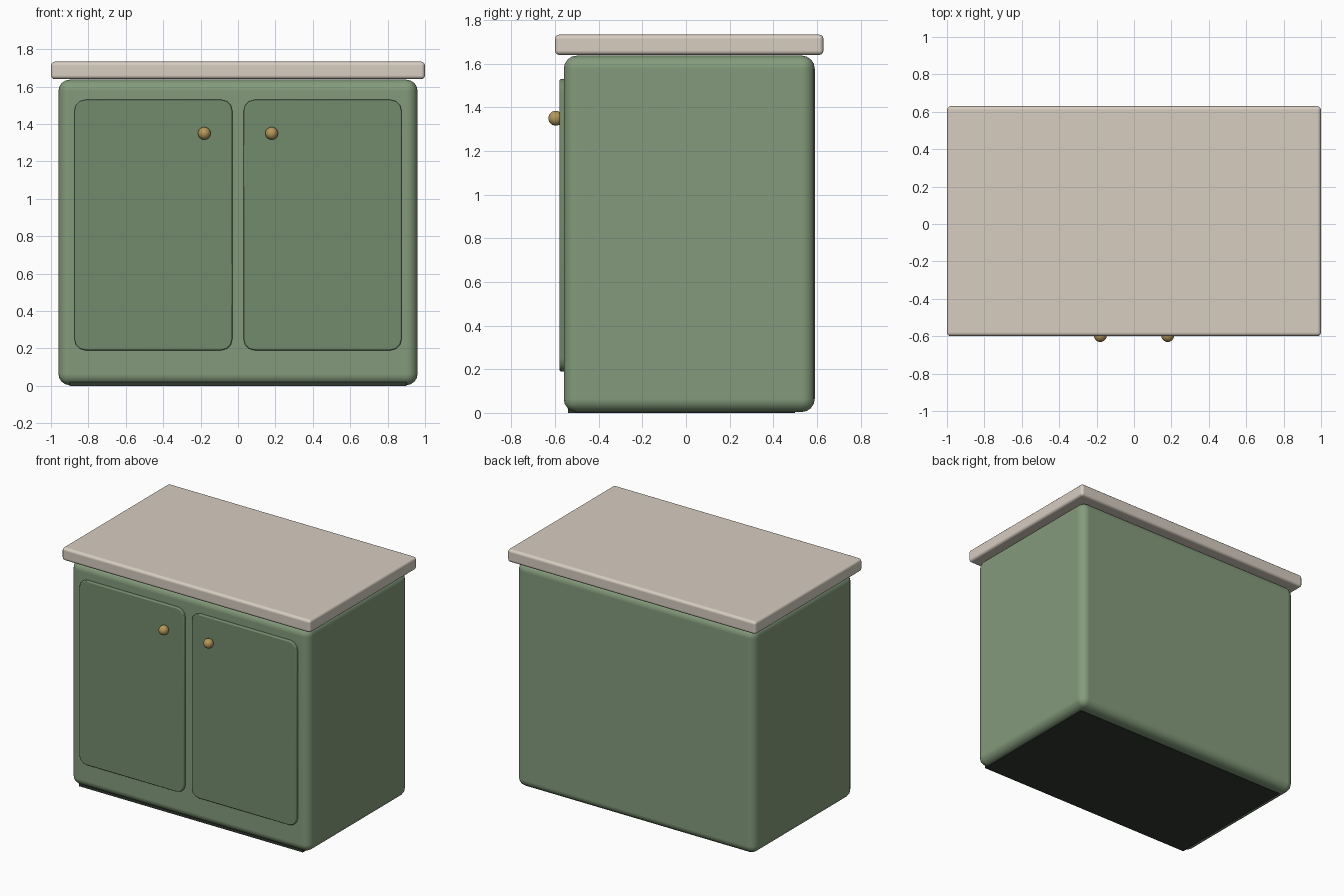
import bpy, bmesh, math

if "Cube" in bpy.data.objects:
    bpy.data.objects.remove(bpy.data.objects["Cube"])


def material(name, rgb):
    m = bpy.data.materials.new(name)
    m.diffuse_color = (*rgb, 1)
    m.use_nodes = True
    m.node_tree.nodes["Principled BSDF"].inputs["Base Color"].default_value = m.diffuse_color
    return m


GREEN = material("cabinet_green", (0.23, 0.33, 0.20))
DOOR_GREEN = material("door_green", (0.17, 0.26, 0.15))
STONE = material("worktop_stone", (0.68, 0.61, 0.53))
BRASS = material("brass", (0.47, 0.31, 0.10))
DARK = material("plinth_dark", (0.03, 0.04, 0.03))


def smooth(ob):
    bpy.ops.object.select_all(action='DESELECT')
    ob.select_set(True)
    bpy.context.view_layer.objects.active = ob
    bpy.ops.object.shade_smooth_by_angle(angle=math.radians(35))


def box(name, lo, hi, mat, bevel=0, segments=3, corner=0):
    """Box from corner to corner; 'corner' rounds the edges running along y."""
    bm = bmesh.new()
    bmesh.ops.create_cube(bm, size=1)
    for v in bm.verts:
        v.co = [(a + b) / 2 + c * (b - a) for a, b, c in zip(lo, hi, v.co)]
    if corner:
        edges = [e for e in bm.edges
                 if abs(e.verts[0].co.y - e.verts[1].co.y) > 1e-4]
        bmesh.ops.bevel(bm, geom=edges, offset=corner, segments=3,
                        profile=0.5, affect='EDGES')
    me = bpy.data.meshes.new(name)
    bm.to_mesh(me)
    bm.free()
    me.materials.append(mat)
    ob = bpy.data.objects.new(name, me)
    bpy.context.collection.objects.link(ob)
    smooth(ob)
    if bevel:
        mod = ob.modifiers.new("round_edges", 'BEVEL')
        mod.width = bevel
        mod.segments = segments
        mod.limit_method = 'ANGLE'
        mod.angle_limit = math.radians(40)
        mod.harden_normals = True
    return ob


# Carcass, recessed plinth and worktop
box("cabinet_body", (-0.96, -0.56, 0.004), (0.96, 0.59, 1.637), GREEN, 0.06, 4)
box("plinth", (-0.90, -0.54, 0), (0.90, 0.50, 0.10), DARK)
box("worktop", (-1, -0.60, 1.64), (1, 0.63, 1.733), STONE, 0.02, 3)

# Doors and knobs, mirrored about the centre
for side, s in (("left", -1), ("right", 1)):
    x0, x1 = sorted((s * 0.03, s * 0.875))
    box(side + "_door", (x0, -0.58, 0.19), (x1, -0.54, 1.53), DOOR_GREEN,
        0.008, 2, corner=0.06)
    bpy.ops.mesh.primitive_uv_sphere_add(segments=20, ring_count=12,
                                         radius=0.034,
                                         location=(s * 0.18, -0.597, 1.35))
    knob = bpy.context.object
    knob.name = side + "_knob"
    knob.data.materials.append(BRASS)
    smooth(knob)
